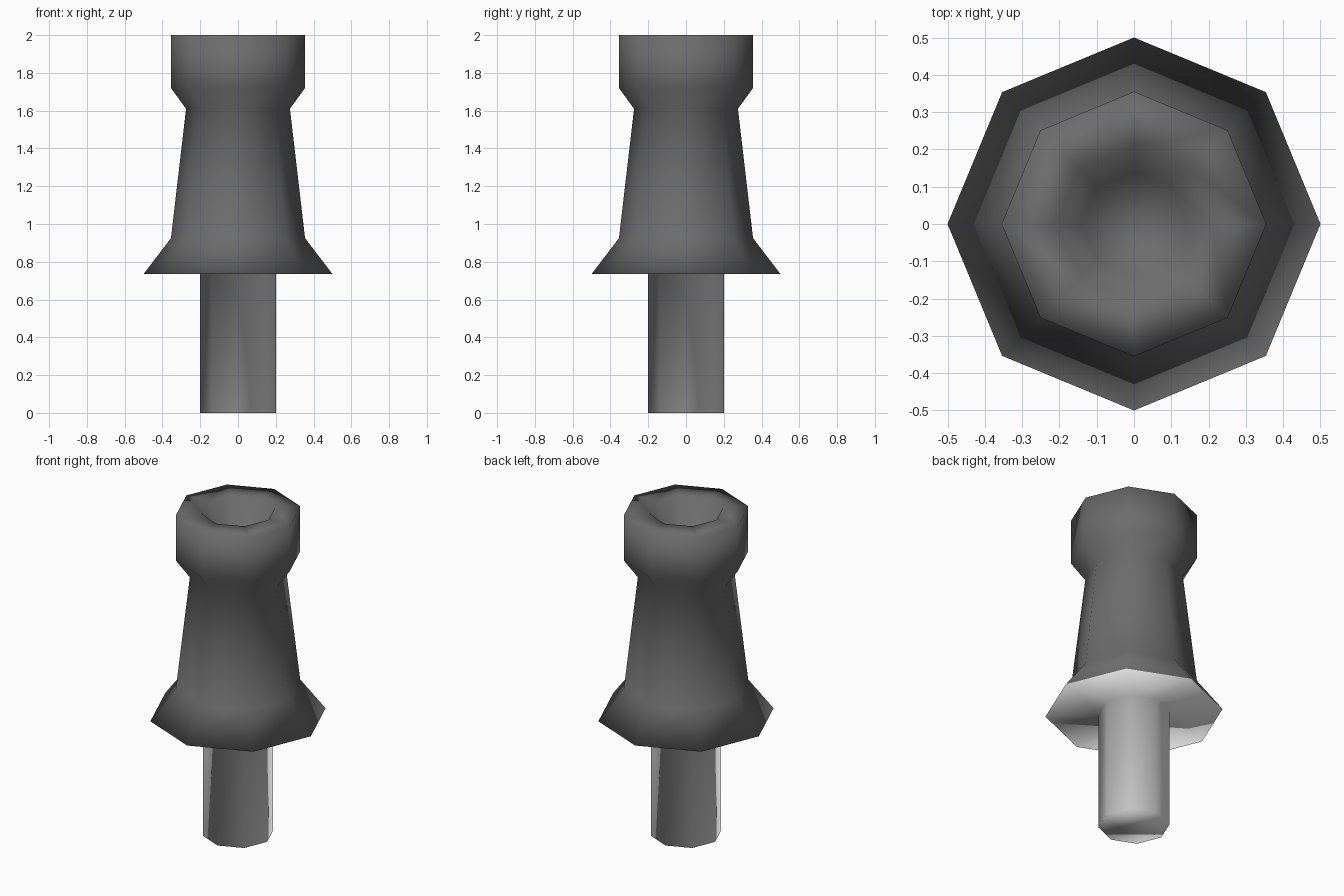
import bpy
import bmesh
from math import cos, sin, tau

if "Cube" in bpy.data.objects:
    bpy.data.objects.remove(bpy.data.objects["Cube"], do_unlink=True)

SIDES = 8


def make_material(name, grey):
    mat = bpy.data.materials.new(name)
    mat.use_nodes = True
    color = (grey, grey, grey, 1)
    mat.diffuse_color = color
    mat.node_tree.nodes["Principled BSDF"].inputs["Base Color"].default_value = color
    return mat


def lathe(name, profile, materials, pick_material):
    """Sweep a (radius, height) profile into a closed, smooth faceted solid."""
    bm = bmesh.new()
    rings = [[bm.verts.new((r * cos(tau * i / SIDES), r * sin(tau * i / SIDES), z))
              for i in range(SIDES)] for r, z in profile]
    for low, high in zip(rings, rings[1:]):
        for i in range(SIDES):
            j = (i + 1) % SIDES
            bm.faces.new((low[i], low[j], high[j], high[i]))
    bm.faces.new(rings[0][::-1])
    bm.faces.new(rings[-1])
    bmesh.ops.recalc_face_normals(bm, faces=bm.faces)
    for face in bm.faces:
        face.smooth = True
        face.material_index = pick_material(face)
    mesh = bpy.data.meshes.new(name)
    bm.to_mesh(mesh)
    bm.free()
    for mat in materials:
        mesh.materials.append(mat)
    obj = bpy.data.objects.new(name, mesh)
    bpy.context.collection.objects.link(obj)
    return obj


dark_grey = make_material("dark_grey", 0.15)
light_grey = make_material("light_grey", 0.8)

FLANGE_Z = 0.735
profile = [
    (0.2, 0), (0.2, FLANGE_Z),           # pin
    (0.5, FLANGE_Z), (0.355, 0.925),     # flared base
    (0.275, 1.61),                       # tapered neck
    (0.355, 1.72), (0.355, 2.0),         # head
    (0.21, 2.0), (0.14, 1.8),            # rim and hollow
]

# The pin and the flange's underside are light, all above is dark
lathe("flanged_peg", profile, [dark_grey, light_grey],
      lambda face: int(face.calc_center_median().z < FLANGE_Z + 0.01))
